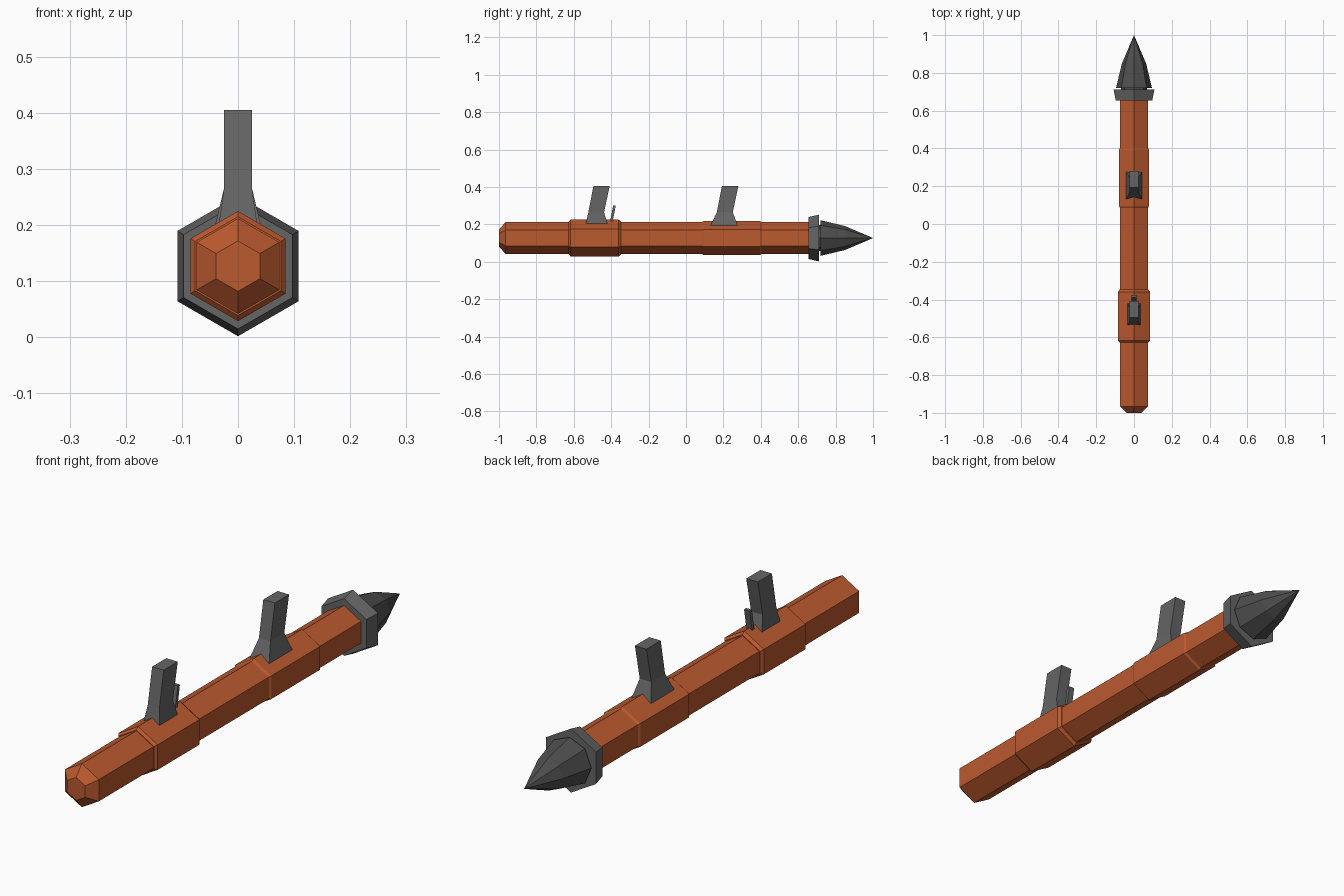
import bpy, bmesh, math

if "Cube" in bpy.data.objects:
    bpy.data.objects.remove(bpy.data.objects["Cube"])

CZ = 0.127  # height of the tube axis

def material(name, color):
    m = bpy.data.materials.new(name)
    m.diffuse_color = (*color, 1)
    m.use_nodes = True
    m.node_tree.nodes["Principled BSDF"].inputs["Base Color"].default_value = m.diffuse_color
    return m

ORANGE = material("orange_paint", (0.50, 0.10, 0.028))
GREY = material("dark_grey", (0.13, 0.13, 0.13))
DARK = material("darker_grey", (0.075, 0.075, 0.075))

def finish(name, bm, mat):
    bmesh.ops.recalc_face_normals(bm, faces=bm.faces)
    me = bpy.data.meshes.new(name)
    bm.to_mesh(me)
    bm.free()
    me.materials.append(mat)
    ob = bpy.data.objects.new(name, me)
    bpy.context.collection.objects.link(ob)
    return ob

def bridge(bm, a, b):
    n = len(a)
    for i in range(n):
        j = (i + 1) % n
        bm.faces.new((a[i], a[j], b[j], b[i]))

def lathe(name, profile, sides, mat):
    """Turned solid along y from (y, radius) pairs; radius 0 makes a point."""
    bm = bmesh.new()
    prev = None
    for y, r in profile:
        if r == 0:
            tip = bm.verts.new((0, y, CZ))
            for i in range(sides):
                bm.faces.new((prev[i], prev[(i + 1) % sides], tip))
            prev = None
            break
        ring = []
        for i in range(sides):
            a = math.pi / 2 + 2 * math.pi * i / sides
            ring.append(bm.verts.new((r * math.cos(a), y, CZ + r * math.sin(a))))
        if prev:
            bridge(bm, prev, ring)
        else:
            bm.faces.new(ring)
        prev = ring
    if prev:
        bm.faces.new(prev)
    return finish(name, bm, mat)

def post(name, levels, mat):
    """Upright solid from (z, y_back, y_front, half_width) levels."""
    bm = bmesh.new()
    prev = None
    for z, y0, y1, w in levels:
        ring = [bm.verts.new(p) for p in ((-w, y0, z), (w, y0, z), (w, y1, z), (-w, y1, z))]
        if prev:
            bridge(bm, prev, ring)
        else:
            bm.faces.new(ring)
        prev = ring
    bm.faces.new(prev)
    return finish(name, bm, mat)

# Hexagonal tube with tapered tail and two thicker sleeves
lathe("tube", [(-1.0, 0.045), (-0.965, 0.085), (0.66, 0.085)], 6, ORANGE)
lathe("rear_sleeve", [(-0.628, 0.088), (-0.618, 0.098), (-0.36, 0.098), (-0.348, 0.088)], 6, ORANGE)
lathe("front_sleeve", [(0.085, 0.085), (0.093, 0.091), (0.395, 0.091), (0.403, 0.085)], 6, ORANGE)

# Flared muzzle collar, short neck and pointed warhead
lathe("muzzle_collar", [(0.655, 0.112), (0.711, 0.125)], 6, GREY)
lathe("warhead_neck", [(0.705, 0.07), (0.73, 0.07)], 8, DARK)
lathe("warhead", [(0.72, 0.095), (0.85, 0.064), (1.0, 0)], 8, DARK)

# Slanted grips with flared feet
post("rear_grip", [(0.203, -0.535, -0.42, 0.034), (0.265, -0.522, -0.438, 0.025),
                   (0.405, -0.495, -0.408, 0.025)], GREY)
post("front_grip", [(0.195, 0.132, 0.276, 0.042), (0.265, 0.165, 0.25, 0.025),
                    (0.405, 0.192, 0.28, 0.025)], GREY)

# Trigger
post("trigger", [(0.205, -0.408, -0.394, 0.012), (0.25, -0.399, -0.385, 0.012),
                 (0.3, -0.39, -0.376, 0.012)], GREY)
